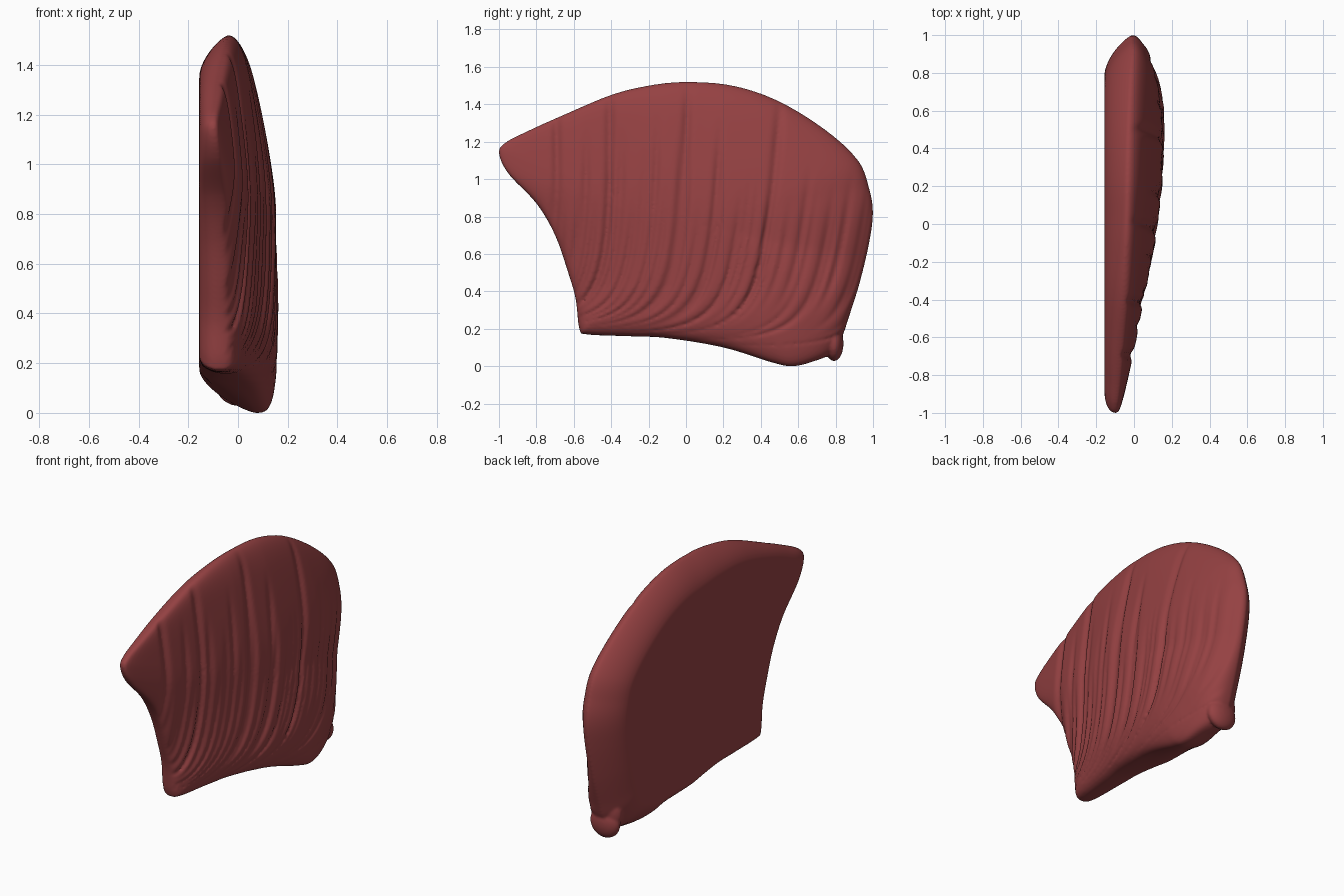
import bpy, bmesh, math, random
from mathutils import Vector, Matrix

if "Cube" in bpy.data.objects:
    bpy.data.objects.remove(bpy.data.objects["Cube"])

random.seed(4)

# Outline of the fan: (y, z, x of the rim)
OUTLINE = [
    (-1, 1.14, -.10), (-.965, 1.195, -.10), (-.85, 1.255, -.09), (-.65, 1.345, -.08),
    (-.4, 1.45, -.06), (-.2, 1.5, -.05), (0, 1.52, -.04), (.25, 1.5, -.035),
    (.5, 1.415, -.03), (.75, 1.26, -.02), (.92, 1.1, -.01), (.98, .95, -.01),
    (1, .82, -.01), (.98, .66, -.01), (.93, .45, -.01), (.87, .26, -.01),
    (.835, .16, -.01), (.78, .07, 0), (.68, .025, .05), (.57, 0, .07),
    (.46, .02, .06), (.2, .1, .02), (-.1, .15, -.03), (-.3, .16, -.06),
    (-.53, .17, -.08), (-.57, .2, -.08), (-.59, .36, -.08), (-.63, .5, -.08),
    (-.7, .7, -.08), (-.8, .87, -.08), (-.95, 1.03, -.09)]
# Outer face height by y
OUTER = [(-1, -.03), (-.7, .015), (-.4, .06), (-.1, .115), (.2, .15), (.6, .175), (1, .185)]
INNER = -.156
CY, CZ = .1, .75
SEG, RINGS = 420, 80


def smooth(a, b, t):
    t = min(1, max(0, (t - a) / (b - a)))
    return t * t * (3 - 2 * t)


def spline(pts, t):
    n = len(pts)
    i, f = int(t), t - int(t)
    a, b, c, d = (Vector(pts[(i + k) % n]) for k in (-1, 0, 1, 2))
    return .5 * (2*b + (c - a)*f + (2*a - 5*b + 4*c - d)*f*f + (3*b - a - 3*c + d)*f**3)


def lerp_table(tab, v):
    for (a, p), (b, q) in zip(tab, tab[1:]):
        if v <= b:
            return p + (q - p) * (v - a) / (b - a)
    return tab[-1][1]


# Fibre grooves: position across the fan, width, depth, z range
grooves = [(-.75 + 2.6 * (i + random.uniform(-.35, .35)) / 40, random.uniform(.009, .016),
            random.uniform(.008, .018), random.uniform(0, .35), random.uniform(.8, 1.3))
           for i in range(40)]
grooves += [(u, .016, .018, .3, 1.6) for u in (-.66, -.37, .05, .55)]


def fibre(y, z):
    h = max(z - .08 + .09 * y, .05)
    return y * (1.15 - .1 * z) + .055 / h


def groove_depth(y, z):
    u, d = fibre(y, z), 0
    for c, w, a, lo, hi in grooves:
        k = (u - c) / w
        if abs(k) < 4:
            d += a * math.exp(-k * k / 2) * smooth(lo - .1, lo + .15, z) * (1 - smooth(hi - .3, hi + .1, z))
    return min(d, .024)


# Muscle belly: domed outer face and flat, bevelled inner face meeting on the rim.
# The edge is blunt along the front and bottom, tapered along the top and back.
bm = bmesh.new()
rim_pts = [spline(OUTLINE, len(OUTLINE) * i / SEG) for i in range(SEG)]


def side(outer, rim):
    rings = []
    for r in range(1, RINGS):
        s = math.sin(r / RINGS * math.pi / 2)
        ring = []
        for p in rim_pts:
            y, z = CY + (p.x - CY) * s, CZ + (p.y - CZ) * s
            taper = smooth(-.8, .1, p.x) * smooth(.1, .6, p.y)
            if outer:
                e = 3.6 - 1.4 * taper
                f = (1 - s ** e) ** (1 / (e - .2 * taper))
                top = lerp_table(OUTER, y) - .03 * smooth(.75, 1.35, z)
                x = p.z + (top - p.z) * f - groove_depth(y, z) * min(1, f * 1.4)
            else:
                wide = max(taper, smooth(.1, .5, p.x))
                t = min(1, (1 - s) / (.10 + .13 * wide))
                e = 2 - .4 * wide
                x = p.z + (INNER - p.z) * (1 - (1 - t) ** e) ** (.5 + .3 * wide)
            ring.append(bm.verts.new((x, y, z)))
        rings.append(ring)
    rings.append(rim)
    cx = sum(v.co.x for v in rings[0]) / SEG
    centre = bm.verts.new((cx, CY, CZ))
    for i in range(SEG):
        j = (i + 1) % SEG
        bm.faces.new((centre, rings[0][i], rings[0][j]))
        for a, b in zip(rings, rings[1:]):
            bm.faces.new((a[i], b[i], b[j], a[j]))


rim = [bm.verts.new((p.z, p.x, p.y)) for p in rim_pts]
side(True, rim)
side(False, rim)
bmesh.ops.recalc_face_normals(bm, faces=bm.faces)

# Rounded knob at the lower back corner
for loc, size in (((.005, .792, .122), (.098, .05, .095)), ((-.01, .78, .19), (.09, .05, .12))):
    bmesh.ops.create_uvsphere(bm, u_segments=32, v_segments=20, radius=1,
                              matrix=Matrix.Translation(loc) @ Matrix.Diagonal((*size, 1)))

mat = bpy.data.materials.new("muscle_red")
mat.diffuse_color = (.3, .053, .055, 1)
mat.use_nodes = True
mat.node_tree.nodes["Principled BSDF"].inputs["Base Color"].default_value = mat.diffuse_color
me = bpy.data.meshes.new("muscle_fan")
bm.to_mesh(me)
bm.free()
me.polygons.foreach_set("use_smooth", [True] * len(me.polygons))
me.materials.append(mat)
ob = bpy.data.objects.new("muscle_fan", me)
bpy.context.collection.objects.link(ob)

# Fuse belly and knob into one skin and soften the joint
fuse = ob.modifiers.new("fuse", 'REMESH')
fuse.mode = 'VOXEL'
fuse.voxel_size = .008
fuse.use_smooth_shade = True
soft = ob.modifiers.new("soften", 'SMOOTH')
soft.factor = .5
soft.iterations = 4
